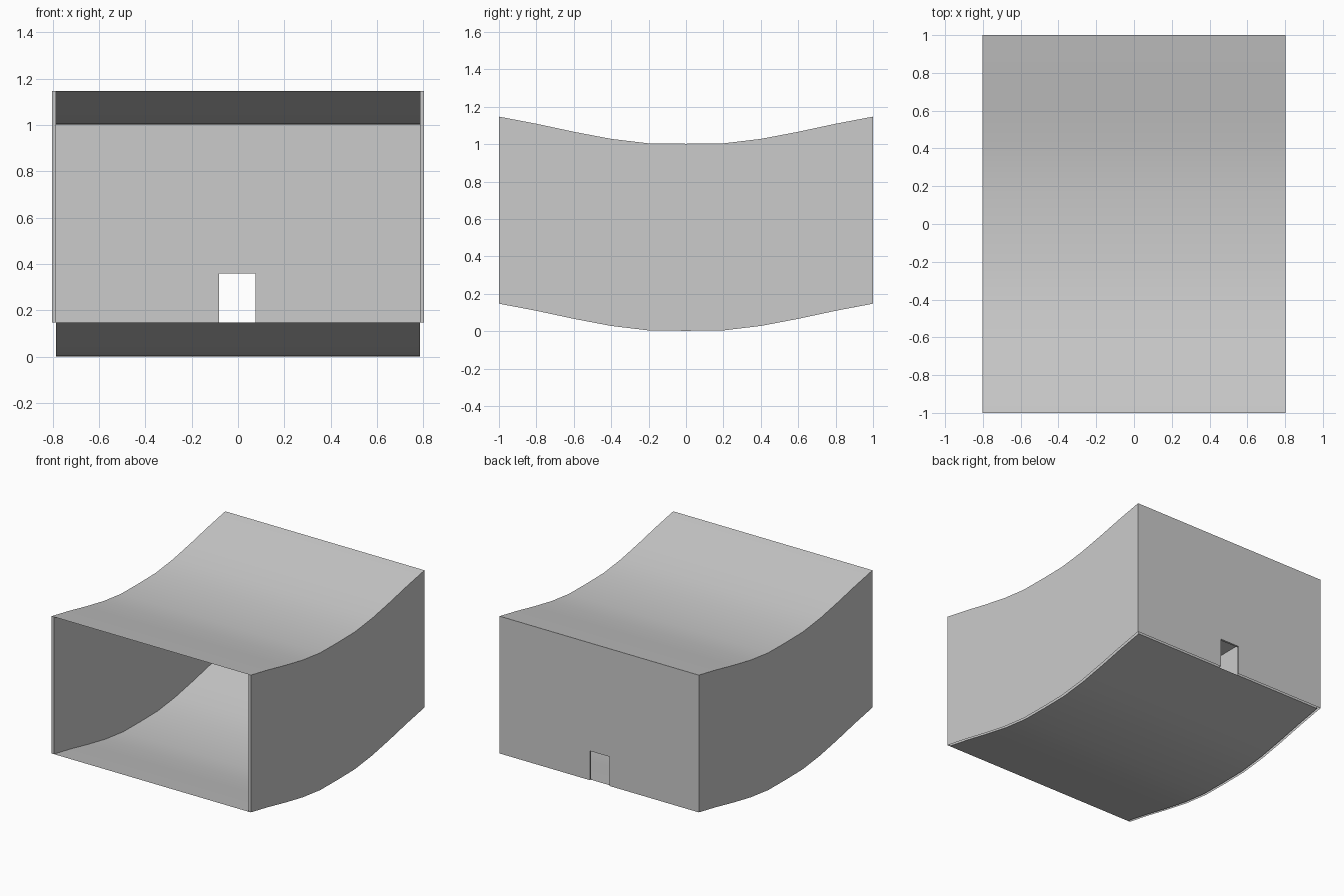
import bpy

cube = bpy.data.objects.get("Cube")
if cube:
    bpy.data.objects.remove(cube, do_unlink=True)

grey = bpy.data.materials.new("plain_grey")
grey.use_nodes = True
colour = (0.6, 0.6, 0.6, 1)
grey.diffuse_color = colour
grey.node_tree.nodes["Principled BSDF"].inputs["Base Color"].default_value = colour

OUT, IN = 0.803, 0.785      # outer and inner wall positions
BACK, BACK_IN = 1.0, 0.985
HEIGHT = 1.0
half = [(0.2, 0.004), (0.4, 0.028), (0.6, 0.066), (0.8, 0.109), (1.0, 0.147)]
sag = [(-y, z) for y, z in reversed(half)] + [(0, 0.002)] + half
floor_line = sag[:-1] + [(BACK_IN, 0.144)]


def build(name, faces, smooth=False):
    """Make an object from a list of polygons, sharing equal corners."""
    verts, index = [], {}
    polys = []
    for face in faces:
        ids = []
        for p in face:
            if p not in index:
                index[p] = len(verts)
                verts.append(p)
            ids.append(index[p])
        polys.append(ids)
    mesh = bpy.data.meshes.new(name)
    mesh.from_pydata(verts, [], polys)
    mesh.materials.append(grey)
    ob = bpy.data.objects.new(name, mesh)
    bpy.context.collection.objects.link(ob)
    if smooth:
        for p in mesh.polygons:
            p.use_smooth = True


def curved_sheet(line, x, lift):
    """Sagging sheet facing up."""
    return [[(-x, a, p + lift), (x, a, p + lift), (x, b, q + lift), (-x, b, q + lift)]
            for (a, p), (b, q) in zip(line, line[1:])]


def side_sheet(line, x, outward):
    """Upright side sheet between floor and roof curves, facing outward (+1/-1 in x)."""
    faces = []
    for (a, p), (b, q) in zip(line, line[1:]):
        f = [(x, a, p), (x, b, q), (x, b, q + HEIGHT), (x, a, p + HEIGHT)]
        faces.append(f if outward > 0 else f[::-1])
    return faces


# Curved roof and floor
build("roof", curved_sheet(sag, OUT, HEIGHT), smooth=True)
build("floor", curved_sheet(floor_line, IN, 0.0), smooth=True)

# Hollow side walls, open underneath, with a strip closing the front
low = sag[0][1]
for side, name in ((1, "left_wall"), (-1, "right_wall")):
    faces = side_sheet(sag, side * OUT, side) + side_sheet(floor_line, side * IN, -side)
    strip = [(side * IN, -1.0, low), (side * OUT, -1.0, low),
             (side * OUT, -1.0, low + HEIGHT), (side * IN, -1.0, low + HEIGHT)]
    faces.append(strip if side > 0 else strip[::-1])
    build(name, faces)

# Back wall with a small doorway, open underneath
L, R, DOOR = -0.083, 0.075, 0.36


def back_sheet(x, y, z):
    return [(x, y, z), (R, y, z), (R, y, DOOR), (L, y, DOOR), (L, y, z),
            (-x, y, z), (-x, y, z + HEIGHT), (x, y, z + HEIGHT)]


build("back_wall", [back_sheet(OUT, BACK, low)[::-1][::-1],
                    back_sheet(IN, BACK_IN, floor_line[-1][1])[::-1]])

# Doorway sides and top
path = [(L, low), (L, DOOR), (R, DOOR), (R, low)]
build("doorway_lining", [[(a, BACK_IN, p), (a, BACK, p), (b, BACK, q), (b, BACK_IN, q)]
                         for (a, p), (b, q) in zip(path, path[1:])])
